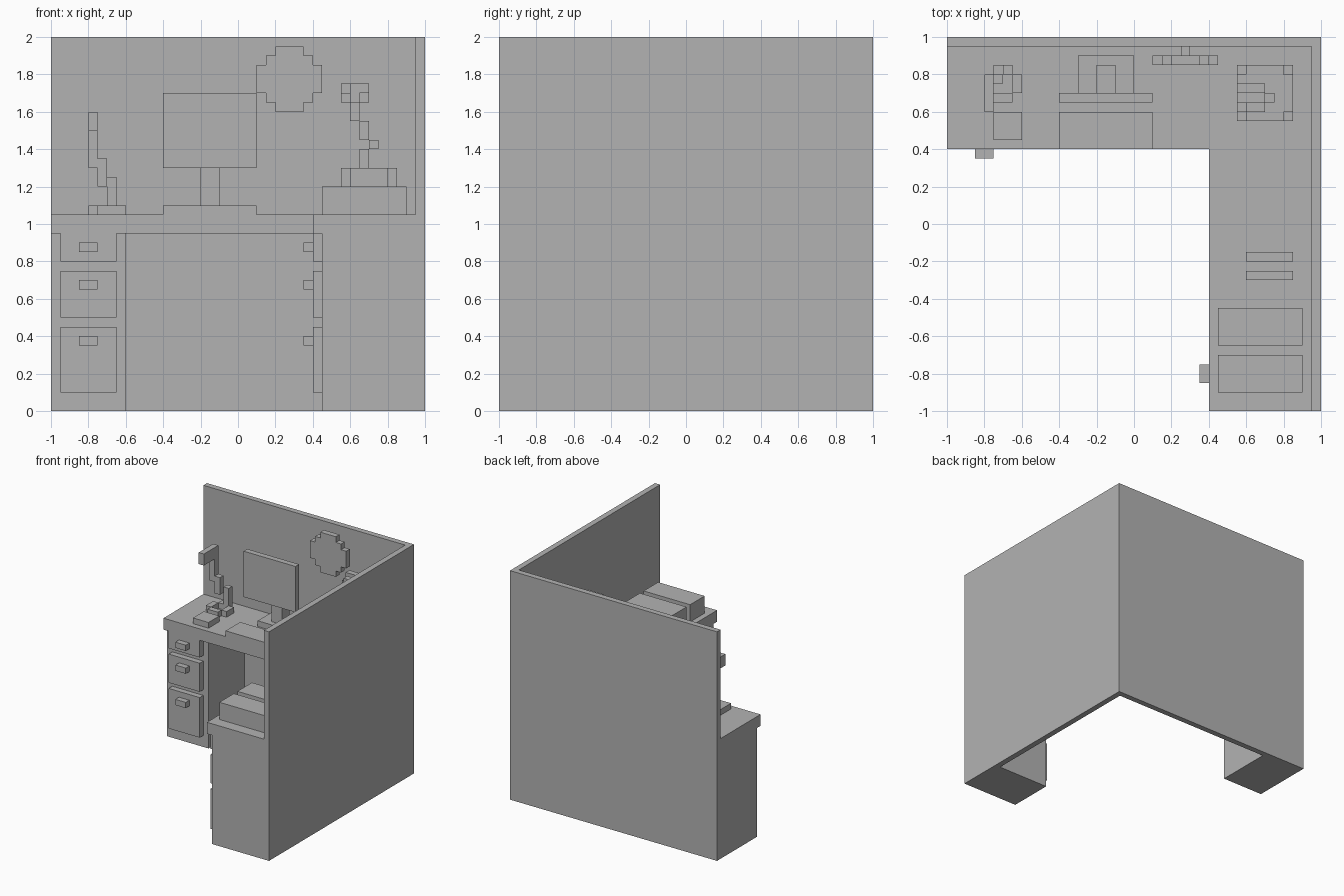
import bpy
import bmesh
from mathutils import Matrix, Vector

cube = bpy.data.objects.get("Cube")
if cube:
    bpy.data.objects.remove(cube)

grey = bpy.data.materials.new("plain grey")
grey.use_nodes = True
COLOUR = (0.45, 0.45, 0.45, 1)
grey.diffuse_color = COLOUR
grey.node_tree.nodes["Principled BSDF"].inputs["Base Color"].default_value = COLOUR


def finish(name, bm):
    mesh = bpy.data.meshes.new(name)
    bmesh.ops.recalc_face_normals(bm, faces=bm.faces)
    bm.to_mesh(mesh)
    bm.free()
    mesh.materials.append(grey)
    obj = bpy.data.objects.new(name, mesh)
    bpy.context.collection.objects.link(obj)
    return obj


def boxes(name, *spans):
    """One object from boxes, each given as x, y and z ranges."""
    bm = bmesh.new()
    for span in spans:
        centre = Vector([(a + b) / 2 for a, b in span])
        size = Vector([b - a for a, b in span])
        bmesh.ops.create_cube(bm, size=1, matrix=Matrix.Translation(centre) @ Matrix.Diagonal(size).to_4x4())
    return finish(name, bm)


def slab(name, outline, z0, z1):
    """Extrude a plan outline upwards."""
    bm = bmesh.new()
    face = bm.faces.new([bm.verts.new((x, y, z0)) for x, y in outline])
    top = bmesh.ops.extrude_face_region(bm, geom=[face])["geom"]
    bmesh.ops.translate(bm, vec=(0, 0, z1 - z0), verts=[v for v in top if isinstance(v, bmesh.types.BMVert)])
    return finish(name, bm)


def cell(x, y, z, height=0.05):
    """A small square column with its low corner at x, y, z."""
    return ((x, x + 0.05), (y, y + 0.05), (z, z + height))


# Partition walls and L-shaped desktop
slab("partition_walls", [(-1, 0.95), (0.95, 0.95), (0.95, -1), (1, -1), (1, 1), (-1, 1)], 0, 2)
DESK = 1.05
slab("desktop", [(-1, 0.4), (0.4, 0.4), (0.4, -1), (0.95, -1), (0.95, 0.95), (-1, 0.95)], 0.95, DESK)

# Two drawer cabinets; the side one is the back one with x and y swapped
DRAWERS = [(0.1, 0.45, 0.35), (0.5, 0.75, 0.65), (0.8, 0.95, 0.85)]
for side in ("left", "right"):
    def place(along, depth, z):
        return (along, depth, z) if side == "left" else (depth, along, z)
    boxes(side + "_cabinet", place((-1, -0.6), (0.45, 0.95), (0, 0.95)))
    for i, (low, high, grip) in enumerate(DRAWERS):
        boxes(f"{side}_drawer_{i}", place((-0.95, -0.65), (0.4, 0.45), (low, high)))
        boxes(f"{side}_handle_{i}", place((-0.85, -0.75), (0.35, 0.4), (grip, grip + 0.05)))

# Monitor and keyboard
boxes("monitor_screen", ((-0.4, 0.1), (0.65, 0.7), (1.3, 1.7)))
boxes("monitor_stand",
      ((-0.3, 0), (0.7, 0.9), (DESK, 1.1)),
      ((-0.2, -0.1), (0.75, 0.85), (1.1, 1.55)),
      ((-0.2, -0.1), (0.7, 0.75), (1.45, 1.55)))
boxes("keyboard", ((-0.4, 0.1), (0.4, 0.6), (DESK, 1.1)))

# Desk lamp: ring base, stepped arm, forward head
boxes("lamp_base",
      ((-0.75, -0.65), (0.65, 0.7), (DESK, 1.1)),
      ((-0.75, -0.65), (0.8, 0.85), (DESK, 1.1)),
      ((-0.8, -0.75), (0.7, 0.8), (DESK, 1.1)),
      ((-0.65, -0.6), (0.7, 0.8), (DESK, 1.1)))
boxes("lamp_arm", cell(-0.7, 0.8, 1.1, 0.15), cell(-0.75, 0.75, 1.2, 0.15), cell(-0.8, 0.75, 1.3, 0.2))
boxes("lamp_head", ((-0.8, -0.75), (0.6, 0.8), (1.5, 1.6)))
boxes("note_pad", ((-0.75, -0.6), (0.45, 0.6), (DESK, 1.1)))

# Stepped round wall clock
MID, HALF = 0.275, 0.175
rows = [(1.7, 1.85, 0)]
for step in (1, 2):
    rows += [(1.7 - 0.05 * step, 1.75 - 0.05 * step, step), (1.8 + 0.05 * step, 1.85 + 0.05 * step, step)]
boxes("clock_face", *[((MID - HALF + 0.05 * s, MID + HALF - 0.05 * s), (0.85, 0.9), (a, b)) for a, b, s in rows])
boxes("clock_mount", ((0.25, 0.3), (0.9, 0.95), (1.75, 1.8)))

# Potted flower: saucer, corner-cut pot, crooked stem, petals
boxes("saucer", ((0.55, 0.85), (0.55, 0.85), (DESK, 1.1)))
boxes("pot",
      ((0.6, 0.8), (0.55, 0.85), (1.1, 1.3)),
      ((0.55, 0.6), (0.6, 0.8), (1.1, 1.3)),
      ((0.8, 0.85), (0.6, 0.8), (1.1, 1.3)))
boxes("stem", cell(0.65, 0.65, 1.3, 0.1), cell(0.7, 0.65, 1.4),
      cell(0.65, 0.65, 1.45, 0.1), cell(0.6, 0.65, 1.55, 0.15))
boxes("petals", cell(0.55, 0.65, 1.65), cell(0.65, 0.65, 1.65),
      cell(0.6, 0.6, 1.65, 0.1), cell(0.6, 0.7, 1.65, 0.1),
      cell(0.55, 0.7, 1.7), cell(0.65, 0.7, 1.7), cell(0.65, 0.6, 1.7))

# Books and pens on the side wing
for i, y in enumerate((-0.9, -0.65)):
    boxes(f"paper_stack_{i}", ((0.45, 0.9), (y, y + 0.2), (DESK, 1.2)))
for i, y in enumerate((-0.3, -0.2)):
    boxes(f"pen_{i}", ((0.6, 0.85), (y, y + 0.05), (DESK, 1.1)))
